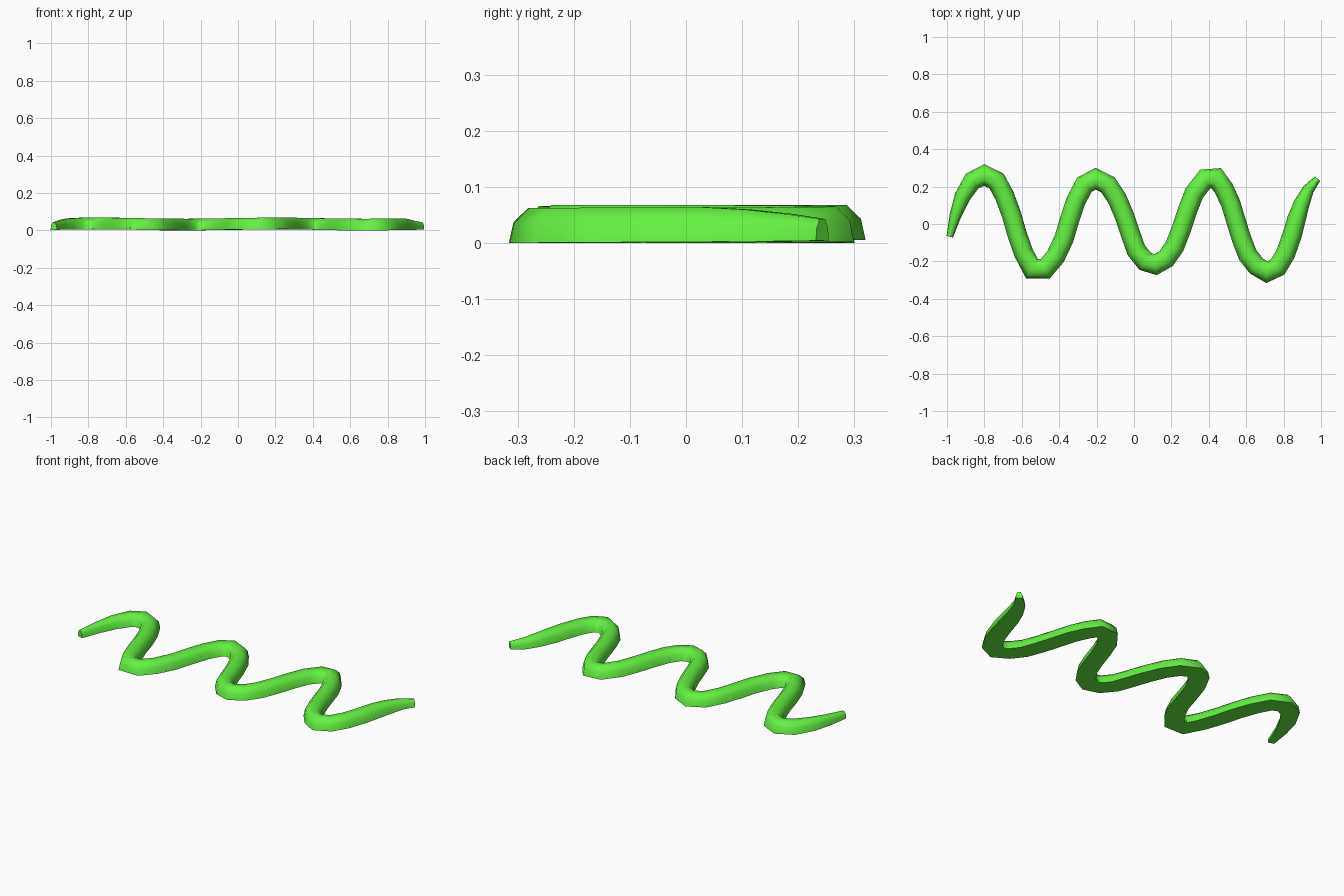
import bpy, bmesh, math
from mathutils import Vector

if "Cube" in bpy.data.objects:
    bpy.data.objects.remove(bpy.data.objects["Cube"])

# Centre line of the wavy body, seen from above
path = [(-.985, -.068), (-.955, .045), (-.918, .145), (-.865, .23), (-.80, .262),
        (-.735, .23), (-.692, .15), (-.655, .05), (-.625, -.055), (-.59, -.155),
        (-.545, -.24), (-.475, -.24), (-.42, -.175), (-.375, -.08), (-.342, .03),
        (-.31, .125), (-.265, .21), (-.205, .242), (-.14, .21), (-.09, .135),
        (-.05, .04), (-.02, -.05), (.012, -.14), (.06, -.2), (.115, -.217),
        (.172, -.185), (.217, -.12), (.252, -.03), (.285, .07), (.322, .165),
        (.38, .24), (.44, .245), (.48, .19), (.517, .11), (.547, .01),
        (.575, -.08), (.608, -.165), (.655, -.225), (.71, -.257), (.768, -.23),
        (.81, -.16), (.845, -.06), (.87, .03), (.897, .11), (.932, .185), (.982, .243)]
path = [Vector(p) for p in path]

# Cross-section: flat base, rounded top (width factor, height factor)
profile = [(-1, 0), (-.86, .6), (-.42, 1), (.42, 1), (.86, .6), (1, 0)]
taper_w = [.34, .6, .82, .95]
taper_h = [.62, .78, .92, 1]


def ring(bm, i):
    p, n = path[i], len(path)
    a = (p - path[max(i - 1, 0)]).normalized()
    b = (path[min(i + 1, n - 1)] - p).normalized()
    t = (a + b).normalized()
    side = Vector((-t.y, t.x))
    miter = 1 / max(t.dot(b if b.length else a), .8)
    k = min(i, n - 1 - i)
    w = .052 * miter * (taper_w[k] if k < 4 else 1)
    h = .062 * (taper_h[k] if k < 4 else 1)
    z = .003 + .003 * math.cos(2 * math.pi * (p.x - .2) / .95)
    return [bm.verts.new((p.x + side.x * w * u, p.y + side.y * w * u, z + h * v))
            for u, v in profile]


# Sweep the section along the path
bm = bmesh.new()
rings = [ring(bm, i) for i in range(len(path))]
m = len(profile)
for r, s in zip(rings, rings[1:]):
    for j in range(m):
        k = (j + 1) % m
        bm.faces.new((r[j], r[k], s[k], s[j]))
bm.faces.new(rings[0])
bm.faces.new(rings[-1][::-1])
bmesh.ops.recalc_face_normals(bm, faces=bm.faces)

# Settle on the floor
low = min(v.co.z for v in bm.verts)
bmesh.ops.translate(bm, verts=bm.verts, vec=(0, 0, -low))

mesh = bpy.data.meshes.new("wavy_body")
bm.to_mesh(mesh)
bm.free()
body = bpy.data.objects.new("wavy_body", mesh)
bpy.context.collection.objects.link(body)

green = bpy.data.materials.new("bright_green")
green.diffuse_color = (.13, .88, .055, 1)
green.use_nodes = True
green.node_tree.nodes["Principled BSDF"].inputs["Base Color"].default_value = green.diffuse_color
mesh.materials.append(green)

bpy.context.view_layer.objects.active = body
body.select_set(True)
bpy.ops.object.shade_smooth_by_angle(angle=math.radians(60))
